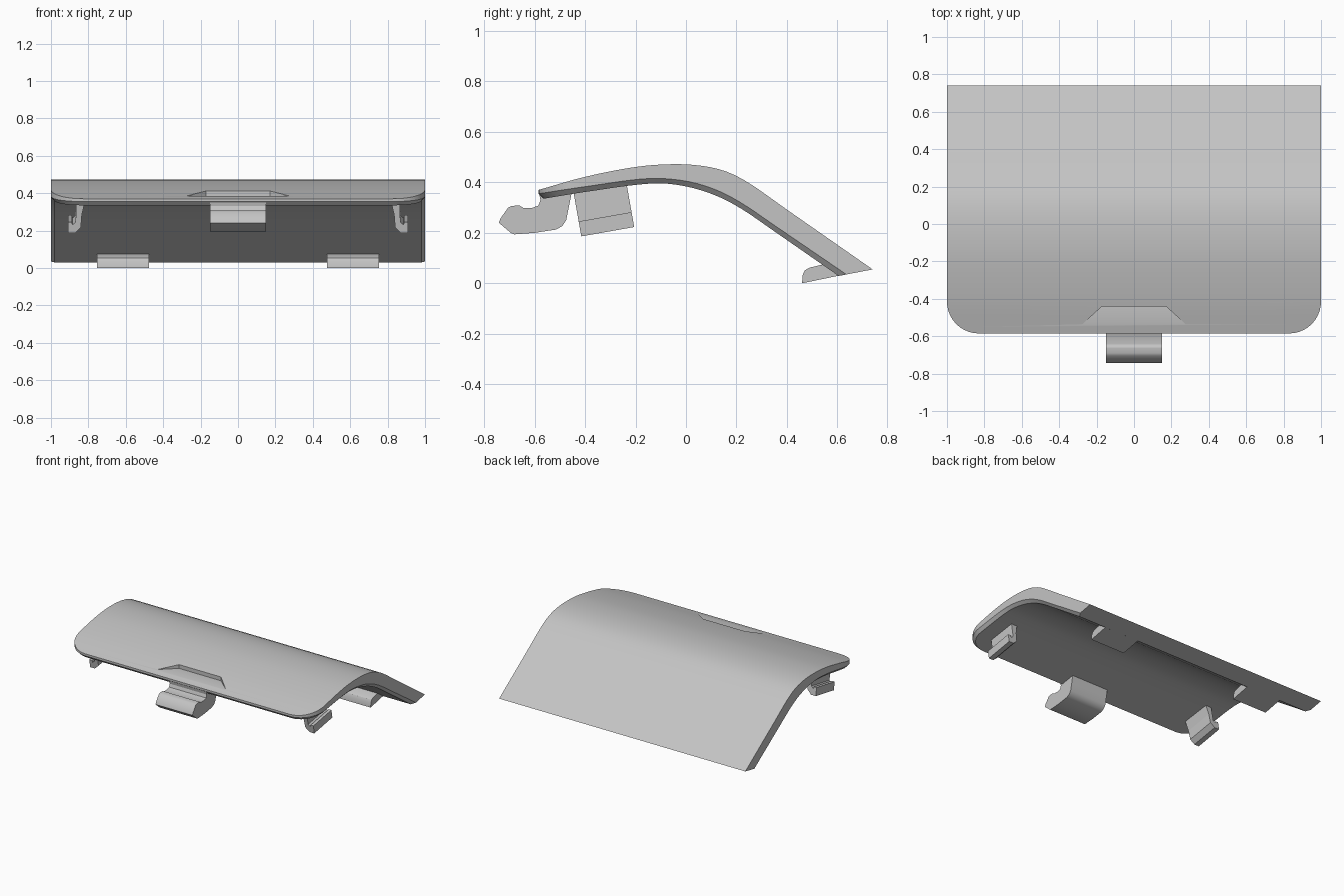
import bpy, bmesh, math
from mathutils import Vector

cube = bpy.data.objects.get("Cube")
if cube:
    bpy.data.objects.remove(cube, do_unlink=True)

# Single plastic colour
grey = bpy.data.materials.new("grey plastic")
grey.use_nodes = True
grey.diffuse_color = (0.55, 0.55, 0.55, 1)
grey.node_tree.nodes["Principled BSDF"].inputs["Base Color"].default_value = (0.55, 0.55, 0.55, 1)


def make(name, verts, faces):
    mesh = bpy.data.meshes.new(name)
    mesh.from_pydata(verts, [], faces)
    bm = bmesh.new()
    bm.from_mesh(mesh)
    bmesh.ops.recalc_face_normals(bm, faces=bm.faces)
    bm.to_mesh(mesh)
    bm.free()
    mesh.materials.append(grey)
    obj = bpy.data.objects.new(name, mesh)
    bpy.context.collection.objects.link(obj)
    return obj


def activate(obj):
    bpy.ops.object.select_all(action='DESELECT')
    obj.select_set(True)
    bpy.context.view_layer.objects.active = obj


def smooth(obj, angle=30):
    activate(obj)
    bpy.ops.object.shade_smooth_by_angle(angle=math.radians(angle))


def prism(name, profile, origin, a, b, along):
    """Extrude a 2D profile lying in axes a, b by the vector along."""
    o, a, b, along = map(Vector, (origin, a, b, along))
    base = [o + a * p + b * q for p, q in profile]
    n = len(base)
    faces = [tuple(range(n)), tuple(range(n, 2 * n))]
    faces += [(i, (i + 1) % n, n + (i + 1) % n, n + i) for i in range(n)]
    return make(name, base + [v + along for v in base], faces)


def curve_z(pts, y):
    """Smooth height through profile points."""
    def slope(i):
        p, q = pts[max(i - 1, 0)], pts[min(i + 1, len(pts) - 1)]
        return (q[1] - p[1]) / (q[0] - p[0])
    i = 0
    while i < len(pts) - 2 and y > pts[i + 1][0]:
        i += 1
    (y0, z0), (y1, z1) = pts[i], pts[i + 1]
    h = y1 - y0
    t = (y - y0) / h
    return ((2*t**3 - 3*t**2 + 1) * z0 + (t**3 - 2*t**2 + t) * h * slope(i)
            + (3*t**2 - 2*t**3) * z1 + (t**3 - t**2) * h * slope(i + 1))


# Cover shell: outer surface, lower edge of side wall, and chamfered underside
top = [(-0.585, 0.37), (-0.4, 0.422), (-0.2, 0.461), (-0.06, 0.472), (0.06, 0.466),
       (0.16, 0.443), (0.25, 0.397), (0.4, 0.292), (0.74, 0.055)]
mid = [(-0.585, 0.355), (-0.4, 0.383), (-0.15, 0.415), (0, 0.405), (0.12, 0.37),
       (0.22, 0.318), (0.35, 0.23), (0.636, 0.035)]
under = [(-0.565, 0.335), (-0.4, 0.362), (-0.13, 0.396), (0, 0.384), (0.12, 0.347),
         (0.22, 0.295), (0.35, 0.206), (0.605, 0.029)]
CENTRE_X, CENTRE_Y = 0.83, -0.415
CORNER, LENGTHWISE = 10, 32


def station(pts, radius, i):
    if i <= CORNER:
        t = math.pi / 2 * i / CORNER
        y, w = CENTRE_Y - radius * math.cos(t), CENTRE_X + radius * math.sin(t)
    else:
        u = (i - CORNER) / LENGTHWISE
        y, w = CENTRE_Y + u * (pts[-1][0] - CENTRE_Y), CENTRE_X + radius
    return w, y, curve_z(pts, y)


verts, faces = [], []
last = CORNER + LENGTHWISE
for i in range(last + 1):
    ring = [station(top, 0.17, i), station(mid, 0.17, i), station(under, 0.15, i)]
    verts += ring + [(-x, y, z) for x, y, z in reversed(ring)]
for i in range(last):
    for k in range(6):
        a, b = 6 * i + k, 6 * i + (k + 1) % 6
        faces.append((a, b, b + 6, a + 6))
for s in (0, 6 * last):
    faces += [(s, s + 1, s + 4, s + 5), (s + 1, s + 2, s + 3, s + 4)]
shell = make("cover_shell", verts, faces)

# Thumb recess cut into the front of the shell
cutter = prism("recess_cutter", [(-0.17, -0.44), (0.17, -0.44), (0.34, -0.593), (-0.34, -0.593)],
               (0, 0, 0.384), (1, 0, 0), (0, 1, 0), (0, 0, 0.2))
cutter.hide_render = True
cut = shell.modifiers.new("thumb recess", 'BOOLEAN')
cut.operation = 'DIFFERENCE'
cut.solver = 'EXACT'
cut.object = cutter
activate(shell)
bpy.ops.object.modifier_apply(modifier=cut.name)
bpy.data.objects.remove(cutter, do_unlink=True)
smooth(shell, 20)

# Front latch
latch = [(-0.742, 0.24), (-0.735, 0.258), (-0.705, 0.3), (-0.69, 0.307), (-0.66, 0.308),
         (-0.645, 0.299), (-0.61, 0.299), (-0.585, 0.308), (-0.577, 0.33), (-0.584, 0.366),
         (-0.5, 0.38), (-0.452, 0.365), (-0.465, 0.3), (-0.475, 0.25), (-0.49, 0.227),
         (-0.515, 0.213), (-0.6, 0.2), (-0.68, 0.194), (-0.695, 0.2)]
smooth(prism("front_latch", latch, (-0.15, 0, 0), (0, 1, 0), (0, 0, 1), (0.3, 0, 0)))

# Side clips: hooked section, tilted with the shell
clip = [(0.815, 0.185), (0.865, 0.185), (0.868, 0.06), (0.885, 0.045), (0.888, 0.06),
        (0.91, 0.06), (0.91, 0), (0.872, 0), (0.84, 0.03), (0.835, 0.1)]
tilt = math.radians(10)
c, s = math.cos(tilt), math.sin(tilt)
# Rear tabs, continuing the plane of the rear edge
tab = [(0.46, 0.0), (0.463, 0.035), (0.472, 0.052), (0.49, 0.062), (0.545, 0.075),
       (0.61, 0.05), (0.61, 0.031)]
for side, sign in (("left", 1), ("right", -1)):
    prism(side + "_clip", clip, (0, -0.415, 0.186), (sign, 0, 0), (0, -s, c),
          (0, 0.213 * c, 0.213 * s))
    obj = prism(side + "_rear_tab", tab, (sign * 0.475, 0, 0), (0, 1, 0), (0, 0, 1),
                (sign * 0.28, 0, 0))
    smooth(obj)
